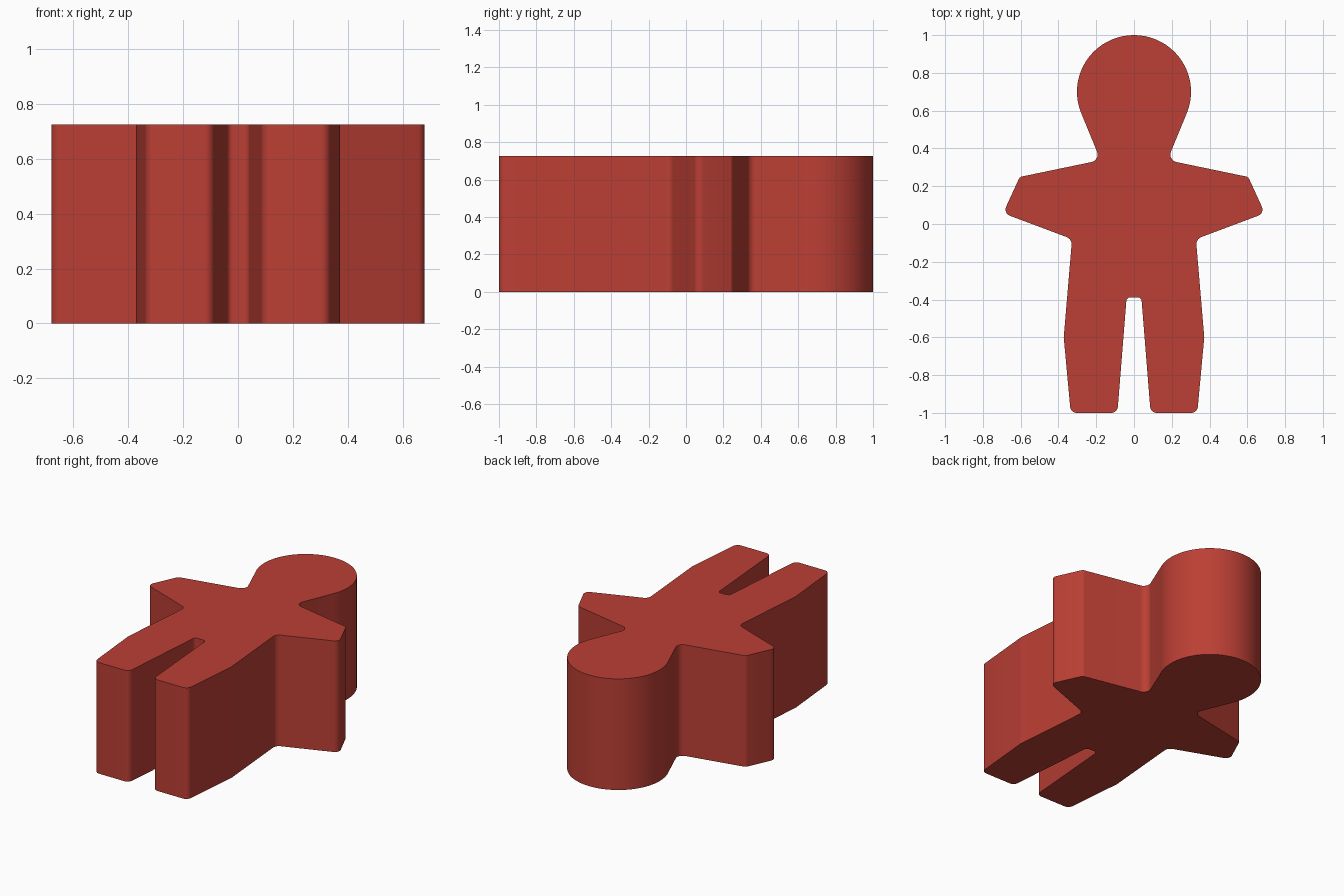
import bpy, bmesh, math
from mathutils import Vector

if "Cube" in bpy.data.objects:
    bpy.data.objects.remove(bpy.data.objects["Cube"])

HEIGHT = 0.725


def fillet(prev, corner, nxt, radius, steps=5):
    """Points of an arc rounding one corner of the outline."""
    a, b = (prev - corner).normalized(), (nxt - corner).normalized()
    half = a.angle(b) / 2
    cut = radius / math.tan(half)
    start, end = corner + a * cut, corner + b * cut
    centre = corner + (a + b).normalized() * (radius / math.sin(half))
    pts = []
    for i in range(steps + 1):
        d = (start - centre).lerp(end - centre, i / steps).normalized()
        pts.append(centre + d * radius)
    return pts


# Head: arc from the crown down to where the neck taper begins
HEAD_Y, HEAD_R, ARC = 0.70, 0.302, math.radians(114)
half_outline = [Vector((HEAD_R * math.sin(ARC * i / 20), HEAD_Y + 0.30 * math.cos(ARC * i / 20)))
                for i in range(21)]

# Body corners (x, y, rounding radius): neck, arm, waist, leg, crotch
corners = [(0.177, 0.338, 0.04), (0.605, 0.249, 0.025), (0.693, 0.057, 0.035),
           (0.328, -0.08, 0.04), (0.372, -0.60, 0.02), (0.335, -1.0, 0.035),
           (0.088, -1.0, 0.035), (0.039, -0.388, 0.022)]
path = [half_outline[-1]] + [Vector(c[:2]) for c in corners] + [Vector((0, -0.388))]
for i, c in enumerate(corners, 1):
    half_outline += fillet(path[i - 1], path[i], path[i + 1], c[2])

# Mirror the half outline into a closed silhouette
outline = half_outline + [Vector((-p.x, p.y)) for p in reversed(half_outline[1:])]

# Extrude the silhouette into a solid block figure
bm = bmesh.new()
base = bm.faces.new([bm.verts.new((p.x, p.y, 0)) for p in outline])
top = bmesh.ops.extrude_face_region(bm, geom=[base], use_keep_orig=True)
bmesh.ops.translate(bm, vec=(0, 0, HEIGHT),
                    verts=[g for g in top["geom"] if isinstance(g, bmesh.types.BMVert)])
bmesh.ops.recalc_face_normals(bm, faces=bm.faces)
mesh = bpy.data.meshes.new("figure_body")
bm.to_mesh(mesh)
bm.free()

figure = bpy.data.objects.new("figure_body", mesh)
bpy.context.collection.objects.link(figure)

# Red finish
red = bpy.data.materials.new("red")
red.diffuse_color = (0.5, 0.05, 0.035, 1)
red.use_nodes = True
red.node_tree.nodes["Principled BSDF"].inputs["Base Color"].default_value = red.diffuse_color
mesh.materials.append(red)

bpy.context.view_layer.objects.active = figure
figure.select_set(True)
bpy.ops.object.shade_smooth_by_angle(angle=math.radians(35))
